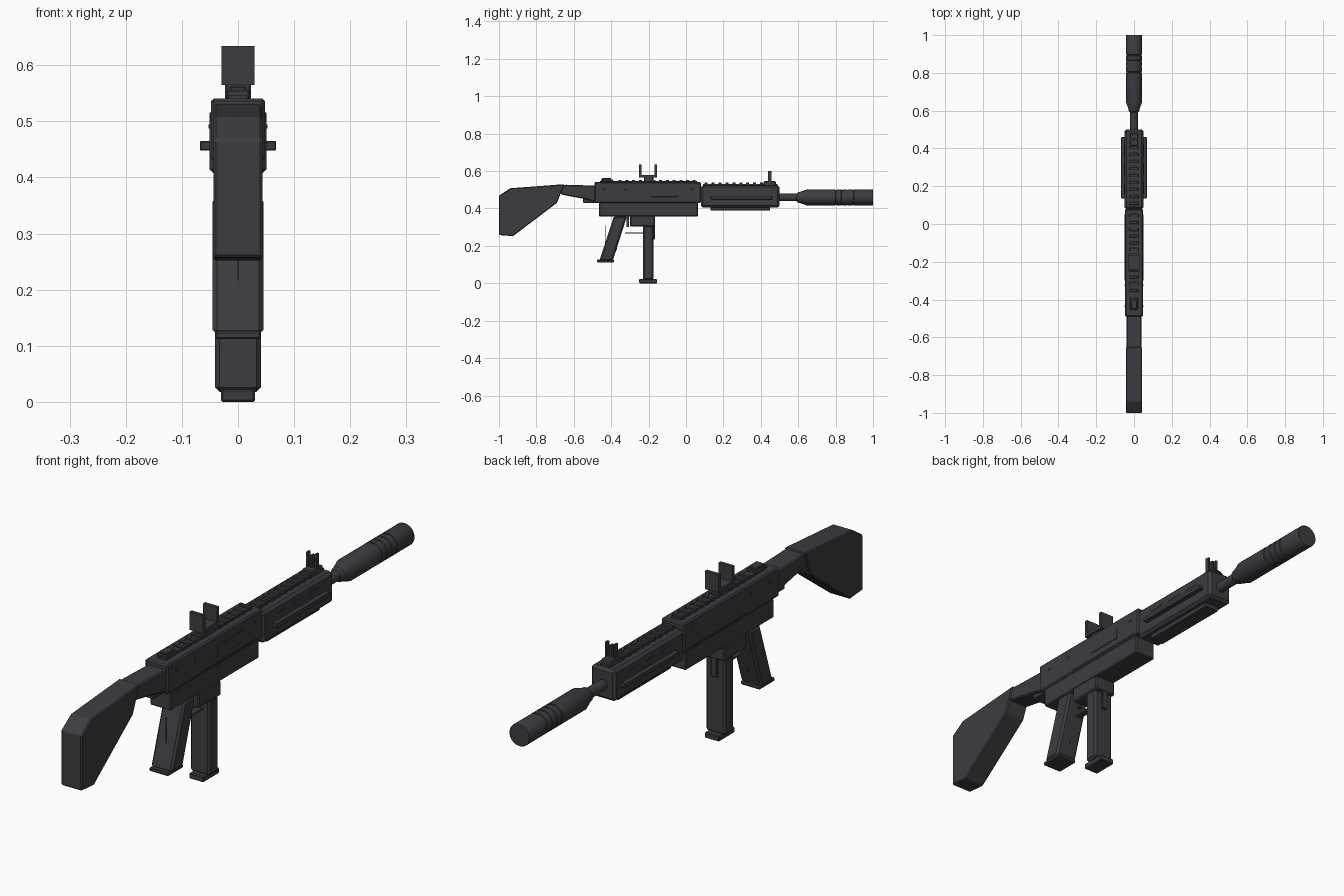
import bpy, bmesh, math

if "Cube" in bpy.data.objects:
    bpy.data.objects.remove(bpy.data.objects["Cube"])

mat = bpy.data.materials.new("dark_gunmetal")
mat.diffuse_color = (0.046, 0.045, 0.053, 1)
mat.use_nodes = True
mat.node_tree.nodes["Principled BSDF"].inputs["Base Color"].default_value = mat.diffuse_color


def finish(name, bm, bevel=0.0):
    bmesh.ops.recalc_face_normals(bm, faces=bm.faces[:])
    me = bpy.data.meshes.new(name)
    bm.to_mesh(me)
    bm.free()
    me.materials.append(mat)
    ob = bpy.data.objects.new(name, me)
    bpy.context.collection.objects.link(ob)
    if bevel:
        m = ob.modifiers.new("edge_bevel", 'BEVEL')
        m.width, m.segments, m.limit_method = bevel, 1, 'ANGLE'
    return ob


def prism(name, pts, hw, bevel=0.0, cx=0.0):
    """Side profile in (y, z), extruded across x to half width hw."""
    bm = bmesh.new()
    a = [bm.verts.new((cx - hw, y, z)) for y, z in pts]
    b = [bm.verts.new((cx + hw, y, z)) for y, z in pts]
    n = len(pts)
    bm.faces.new(a)
    bm.faces.new(b[::-1])
    for i in range(n):
        j = (i + 1) % n
        bm.faces.new((a[i], b[i], b[j], a[j]))
    return finish(name, bm, bevel)


def box(name, hw, y0, y1, z0, z1, bevel=0.0, cx=0.0):
    return prism(name, [(y0, z0), (y1, z0), (y1, z1), (y0, z1)], hw, bevel, cx)


def lathe(name, prof, zc, n=32):
    """Profile of (y, radius) turned about the barrel axis."""
    bm = bmesh.new()
    rings = [[bm.verts.new((r * math.cos(2 * math.pi * k / n), y,
                            zc + r * math.sin(2 * math.pi * k / n)))
              for k in range(n)] for y, r in prof]
    for p, q in zip(rings, rings[1:]):
        for k in range(n):
            j = (k + 1) % n
            bm.faces.new((p[k], p[j], q[j], q[k]))
    bm.faces.new(rings[0])
    bm.faces.new(rings[-1])
    ob = finish(name, bm)
    bpy.context.view_layer.objects.active = ob
    ob.select_set(True)
    bpy.ops.object.shade_smooth_by_angle(angle=math.radians(30))
    ob.select_set(False)
    return ob


# Stock and its neck
prism("stock", [(-1, .258), (-.925, .252), (-.69, .43), (-.65, .53),
                (-.94, .508), (-1, .468)], .0435, .004)
prism("stock_neck", [(-.67, .475), (-.55, .452), (-.48, .435), (-.48, .522),
                     (-.64, .527), (-.67, .525)], .040, .005)
box("neck_latch", .03, -.55, -.46, .43, .455, .003)

# Receiver
box("upper_receiver", .048, -.49, .08, .43, .541, .005)
box("lower_receiver", .044, -.465, .064, .358, .432, .004)
box("magazine_well", .045, -.30, -.165, .304, .362, .005)
box("ejection_port", .049, -.19, -.04, .462, .505, .001, cx=.0015)
box("charging_slot", .0495, -.30, .05, .437, .442)
box("receiver_rail", .018, -.46, .06, .535, .547)
box("rear_cover", .021, -.455, -.39, .54, .556, .003)
box("rear_cover_cap", .015, -.45, -.40, .55, .563, .003)
for i in range(12):
    y = -.36 + i * .036
    box("receiver_rail_tooth", .023, y, y + .016, .54, .553, .002)
for y in (-.44, -.33, .03):
    box("receiver_pin", .0495, y, y + .01, .50, .51, .001)

# Handguard with side and bottom rails
box("handguard", .051, .08, .50, .405, .524, .010)
box("handguard_top_rail", .018, .09, .49, .52, .530)
for i in range(9):
    y = .10 + i * .037
    box("handguard_rail_tooth", .023, y, y + .016, .522, .539, .002)
box("handguard_bottom_rail", .030, .13, .45, .388, .408, .003)
for s in (-1, 1):
    box("handguard_side_rail", .010, .135, .46, .448, .465, .002, cx=s * .058)
    for i in range(3):
        y = .16 + i * .10
        box("handguard_vent_bar", .002, y, y + .06, .487, .494, cx=s * .0505)

# Barrel and suppressor
lathe("barrel", [(.49, .020), (.62, .020)], .459)
prof = [(.59, .020), (.598, .028), (.61, .030), (.645, .0425)]
for y in (.80, .83, .86, .89):
    prof += [(y, .0425), (y + .001, .040), (y + .006, .040), (y + .007, .0425)]
prof += [(.998, .0425), (1, .0415)]
lathe("suppressor", prof, .459)

# Rear sight: clamp, base and two upright plates
box("rear_sight_clamp", .023, -.225, -.175, .54, .568, .003)
box("rear_sight_base", .029, -.25, -.155, .565, .578)
for y in (-.25, -.168):
    box("rear_sight_plate", .029, y, y + .013, .565, .634)

# Front sight: base, centre post and two guards
box("front_sight_base", .022, .415, .48, .52, .546, .004)
for x in (-.018, 0, .018):
    box("front_sight_prong", .004, .439, .456, .54, .60 if x else .592, cx=x)

# Pistol grip
prism("pistol_grip", [(-.463, .12), (-.392, .12), (-.315, .36), (-.385, .36)], .045, .008)
box("grip_base", .040, -.476, -.385, .112, .126, .003)
box("grip_rear_wire", .0015, -.434, -.431, .20, .31)
box("grip_front_wire", .0015, -.371, -.368, .175, .30)

# Trigger guard and trigger
box("trigger_guard", .012, -.325, -.225, .265, .271)
box("trigger", .006, -.318, -.306, .30, .36)

# Magazine
box("magazine", .041, -.231, -.174, .018, .31, .008)
box("magazine_base", .030, -.25, -.155, 0, .022, .003)
box("magazine_catch", .012, -.18, -.166, .235, .31, .002)
